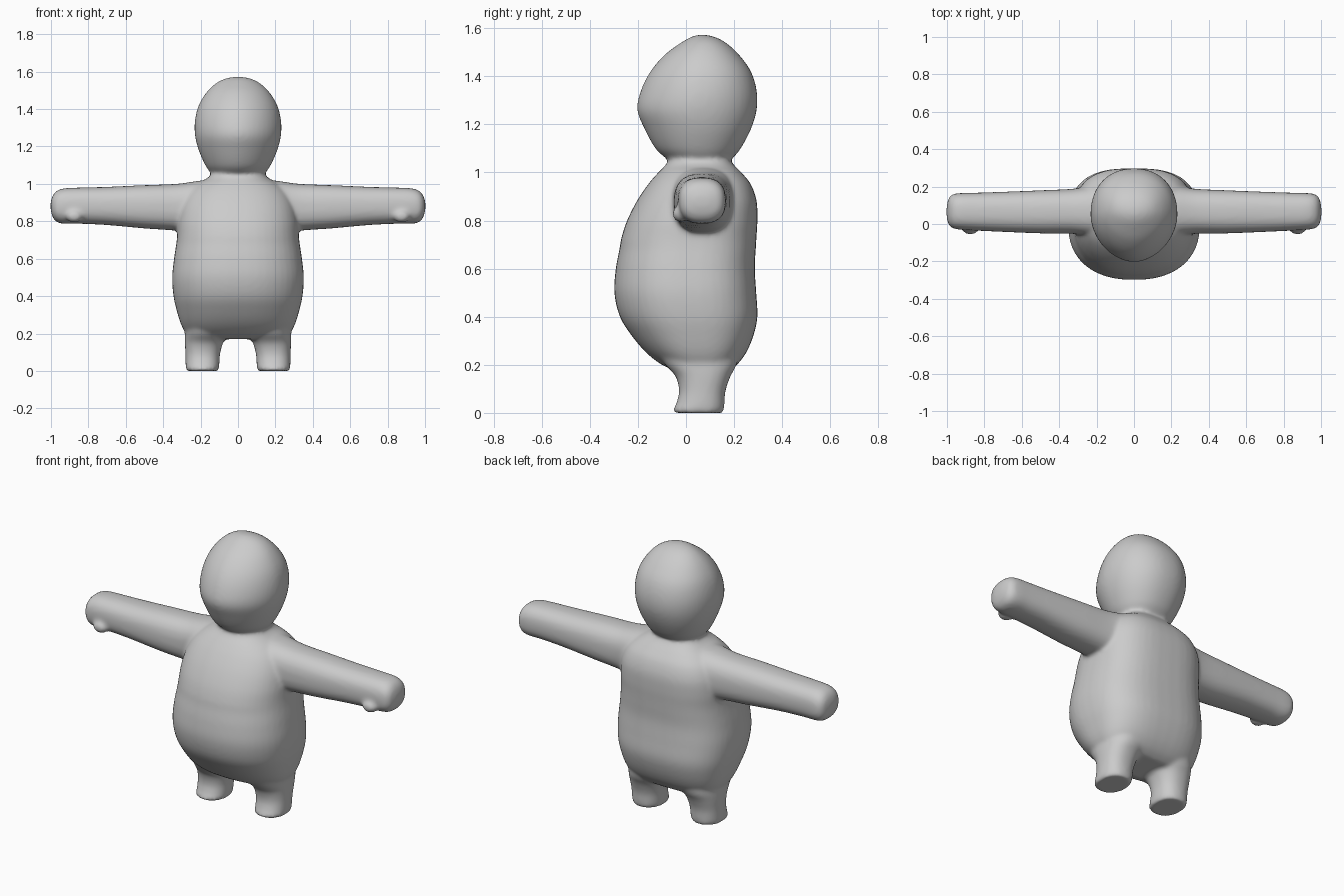
import bpy, bmesh, math
from mathutils import Vector

cube = bpy.data.objects.get("Cube")
if cube:
    bpy.data.objects.remove(cube, do_unlink=True)

clay = bpy.data.materials.new("grey clay")
clay.use_nodes = True
clay.diffuse_color = (0.6, 0.6, 0.6, 1)
clay.node_tree.nodes["Principled BSDF"].inputs["Base Color"].default_value = (0.6, 0.6, 0.6, 1)


def catmull(rows, steps=5):
    """Smoothly interpolate a list of section rows."""
    out = []
    for i in range(len(rows) - 1):
        a, b = rows[max(i - 1, 0)], rows[i]
        c, d = rows[i + 1], rows[min(i + 2, len(rows) - 1)]
        for s in range(steps):
            t = s / steps
            out.append([0.5 * (2 * q + (r - p) * t + (2 * p - 5 * q + 4 * r - w) * t * t
                               + (3 * q - p - 3 * r + w) * t ** 3)
                        for p, q, r, w in zip(a, b, c, d)])
    return out + [list(rows[-1])]


def loft(bm, rows, place, front=2.0, back=2.0, sides=48):
    """Rows are (position, u min, u max, v min, v max) of rounded sections."""
    rings = []
    for pos, u0, u1, v0, v1 in catmull(rows):
        ring = []
        for k in range(sides):
            a = 2 * math.pi * k / sides
            c, s = math.cos(a), math.sin(a)
            n = 2 / (front if s < 0 else back)
            u = (u0 + u1) / 2 + (u1 - u0) / 2 * math.copysign(abs(c) ** n, c)
            v = (v0 + v1) / 2 + (v1 - v0) / 2 * math.copysign(abs(s) ** n, s)
            ring.append(bm.verts.new(place(pos, u, v)))
        rings.append(ring)
    faces = [bm.faces.new(rings[0]), bm.faces.new(rings[-1])]
    for r, q in zip(rings, rings[1:]):
        for k in range(sides):
            j = (k + 1) % sides
            faces.append(bm.faces.new((r[k], r[j], q[j], q[k])))
    bmesh.ops.recalc_face_normals(bm, faces=faces)


def upright(pos, u, v):
    return Vector((u, v, pos))


bm = bmesh.new()

# Torso with a round belly, flat back and short neck: z, half width, front, back
torso = [(0.17, 0.25, -0.03, 0.17), (0.2, 0.278, -0.10, 0.212), (0.25, 0.305, -0.165, 0.25),
         (0.32, 0.327, -0.225, 0.28), (0.4, 0.345, -0.275, 0.297), (0.5, 0.352, -0.298, 0.292),
         (0.6, 0.342, -0.292, 0.286), (0.68, 0.33, -0.277, 0.29), (0.73, 0.325, -0.268, 0.293),
         (0.8, 0.322, -0.245, 0.297), (0.88, 0.308, -0.205, 0.294), (0.95, 0.275, -0.158, 0.27),
         (1.0, 0.22, -0.115, 0.23), (1.03, 0.165, -0.085, 0.2), (1.06, 0.14, -0.07, 0.18),
         (1.1, 0.14, -0.06, 0.17)]
loft(bm, [(z, -w, w, f, b) for z, w, f, b in torso], upright, 2.3, 2.8)

# Egg-shaped head, narrower towards the face
head = [(1.035, 0.125, -0.055, 0.17), (1.06, 0.147, -0.085, 0.195), (1.1, 0.175, -0.128, 0.228),
        (1.18, 0.21, -0.172, 0.27), (1.26, 0.23, -0.203, 0.294), (1.34, 0.23, -0.188, 0.294),
        (1.42, 0.21, -0.148, 0.27), (1.49, 0.168, -0.088, 0.22), (1.54, 0.115, -0.02, 0.165),
        (1.565, 0.06, 0.025, 0.115), (1.573, 0.005, 0.06, 0.07)]
loft(bm, [(z, -w, w, f, b) for z, w, f, b in head], upright, 1.85, 2.2)

# Arms, legs and thumbs on both sides
arm = [(0.1, -0.07, 0.22, 0.72, 1.03), (0.22, -0.065, 0.205, 0.735, 1.015),
       (0.33, -0.052, 0.188, 0.75, 1.0), (0.5, -0.05, 0.18, 0.762, 0.993),
       (0.7, -0.042, 0.172, 0.78, 0.984), (0.85, -0.035, 0.167, 0.787, 0.98),
       (0.93, -0.03, 0.165, 0.787, 0.976), (0.97, -0.022, 0.158, 0.797, 0.962),
       (0.992, 0.0, 0.135, 0.825, 0.935), (1.002, 0.04, 0.09, 0.865, 0.9)]
leg = [(0.0, 0.108, 0.274, -0.045, 0.153), (0.012, 0.102, 0.279, -0.053, 0.158),
       (0.04, 0.1, 0.28, -0.04, 0.16), (0.09, 0.096, 0.281, -0.029, 0.164),
       (0.15, 0.08, 0.284, -0.042, 0.184), (0.2, 0.05, 0.284, -0.085, 0.21),
       (0.26, 0.03, 0.28, -0.12, 0.22)]
for side in (1, -1):
    loft(bm, arm, lambda p, u, v: Vector((side * p, u, v)), 2.5, 2.5)
    loft(bm, leg, lambda p, u, v: Vector((side * u, v, p)), 2.3, 2.3)
    thumb = bmesh.ops.create_uvsphere(bm, u_segments=24, v_segments=16, radius=0.035)["verts"]
    for v in thumb:
        v.co = Vector((side * (0.875 + v.co.x * 1.3), -0.022 + v.co.y, 0.828 + v.co.z))

mesh = bpy.data.meshes.new("body")
bm.to_mesh(mesh)
bm.free()
mesh.materials.append(clay)
body = bpy.data.objects.new("body", mesh)
bpy.context.collection.objects.link(body)

# Fuse the parts into one skin and soften the joins
fuse = body.modifiers.new("fuse", "REMESH")
fuse.mode = "VOXEL"
fuse.voxel_size = 0.01
fuse.use_smooth_shade = True
soften = body.modifiers.new("soften", "SMOOTH")
soften.factor = 0.5
soften.iterations = 10
